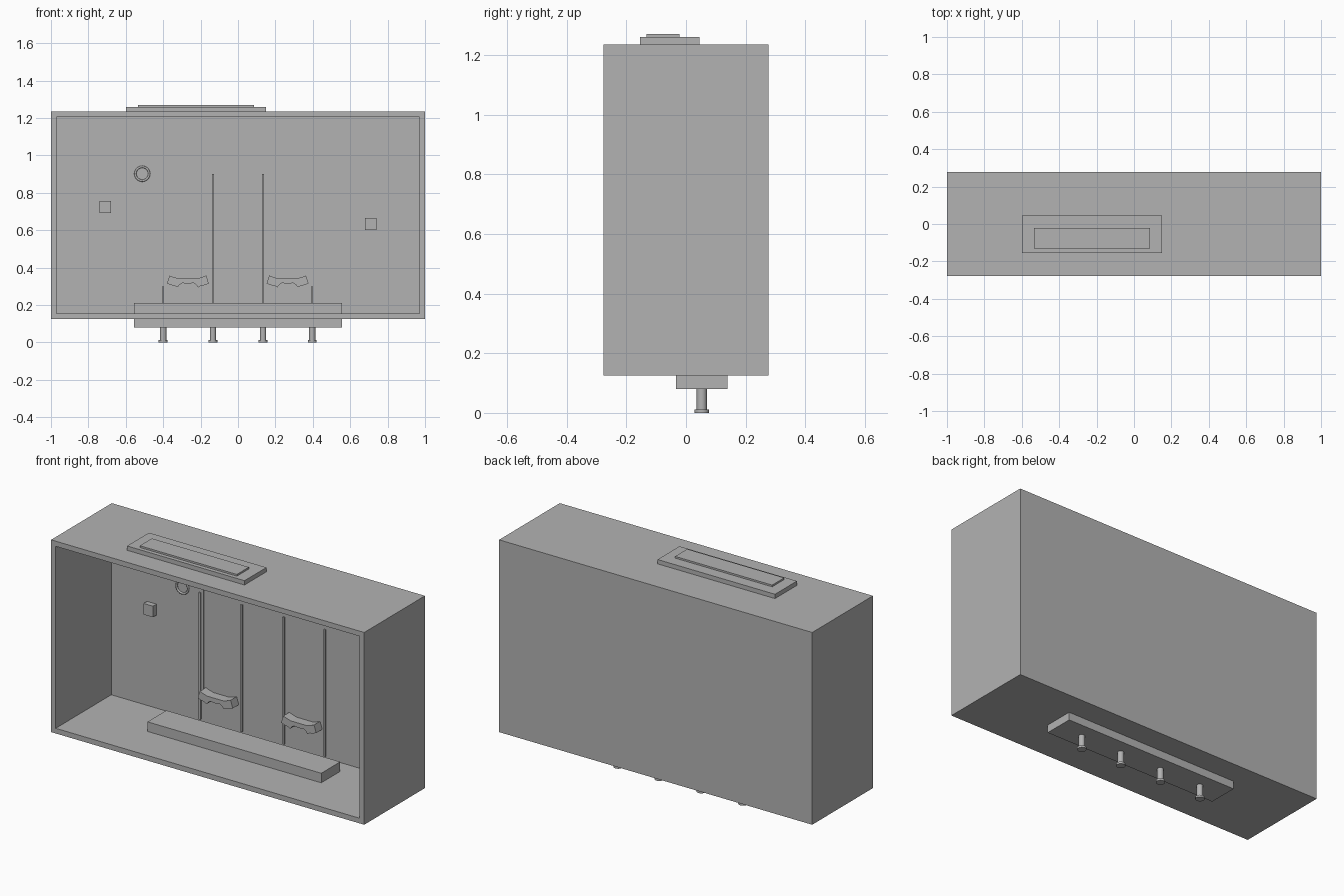
import bpy, bmesh, math

if "Cube" in bpy.data.objects:
    bpy.data.objects.remove(bpy.data.objects["Cube"])

grey = bpy.data.materials.new("plain_grey")
grey.diffuse_color = (0.45, 0.45, 0.45, 1)
grey.use_nodes = True
grey.node_tree.nodes["Principled BSDF"].inputs["Base Color"].default_value = grey.diffuse_color


def finish(name, bm):
    bmesh.ops.recalc_face_normals(bm, faces=bm.faces[:])
    me = bpy.data.meshes.new(name)
    bm.to_mesh(me)
    bm.free()
    me.materials.append(grey)
    ob = bpy.data.objects.new(name, me)
    bpy.context.collection.objects.link(ob)
    return ob


def add_box(bm, x0, x1, y0, y1, z0, z1):
    vs = bmesh.ops.create_cube(bm, size=1)["verts"]
    for v in vs:
        v.co.x = x1 if v.co.x > 0 else x0
        v.co.y = y1 if v.co.y > 0 else y0
        v.co.z = z1 if v.co.z > 0 else z0
    return vs


def box(name, *dims):
    bm = bmesh.new()
    add_box(bm, *dims)
    return finish(name, bm)


def cylinder(name, x, y, z0, z1, r):
    bpy.ops.mesh.primitive_cylinder_add(vertices=24, radius=r, depth=z1 - z0,
                                        location=(x, y, (z0 + z1) / 2))
    ob = bpy.context.object
    ob.name = name
    ob.data.materials.append(grey)
    bpy.ops.object.shade_smooth_by_angle(angle=math.radians(40))


WALL = 0.23  # inner face of the back wall

# Open-fronted case: front face inset, then pushed back to the wall
bm = bmesh.new()
add_box(bm, -1, 1, -0.277, 0.277, 0.125, 1.235)
bm.normal_update()
front = min(bm.faces, key=lambda f: f.calc_center_median().y)
bmesh.ops.inset_region(bm, faces=[front], thickness=0.042)
for v in bmesh.ops.extrude_face_region(bm, geom=[front])["geom"]:
    if isinstance(v, bmesh.types.BMVert):
        v.co.y = WALL
if front.is_valid:
    bm.faces.remove(front)
finish("case", bm)

# Stepped plate on top
box("top_plate", -0.6, 0.15, -0.155, 0.045, 1.235, 1.26)
box("top_plate_step", -0.535, 0.085, -0.132, -0.022, 1.26, 1.27)

# Bar through the floor, with pins under it and strips on the wall
box("floor_bar", -0.555, 0.555, -0.033, 0.14, 0.08, 0.21)
for i, x in enumerate((-0.4, -0.134, 0.134, 0.397)):
    cylinder(f"pin_{i}", x, 0.053, 0.008, 0.08, 0.017)
    cylinder(f"pin_foot_{i}", x, 0.053, 0.0, 0.012, 0.024)
    box(f"wall_strip_{i}", x - 0.005, x + 0.005, WALL - 0.01, WALL + 0.005, 0.168, 0.9)

# Wall panels and small blocks
for s, side, z in ((-1, "left", 0.725), (1, "right", 0.633)):
    xs = sorted((s * 0.378, s * 0.865))
    box(f"{side}_panel", *xs, WALL - 0.003, WALL + 0.003, 0.303, 1.057)
    box(f"{side}_block", s * 0.71 - 0.03, s * 0.71 + 0.03, WALL - 0.035, WALL, z - 0.032, z + 0.032)

# Ring on the back wall
bpy.ops.mesh.primitive_torus_add(major_radius=0.037, minor_radius=0.006, major_segments=32,
                                 minor_segments=8, location=(-0.512, WALL - 0.006, 0.902),
                                 rotation=(math.pi / 2, 0, 0))
ring = bpy.context.object
ring.name = "ring"
ring.data.materials.append(grey)
bpy.ops.object.shade_smooth_by_angle(angle=math.radians(60))

# Bow-shaped brackets: half outline mirrored, then extruded
half = [(0, 0.342), (0.05, 0.342), (0.075, 0.349), (0.098, 0.358), (0.104, 0.34),
        (0.112, 0.315), (0.09, 0.307), (0.07, 0.303), (0.055, 0.295), (0.045, 0.308),
        (0.03, 0.318), (0, 0.314)]
outline = half + [(-x, z) for x, z in half[-2:0:-1]]
for cx, name in ((-0.268, "left_bracket"), (0.265, "right_bracket")):
    bm = bmesh.new()
    f = bm.faces.new([bm.verts.new((cx + x, WALL, z)) for x, z in outline])
    ext = bmesh.ops.extrude_face_region(bm, geom=[f])["geom"]
    for v in ext:
        if isinstance(v, bmesh.types.BMVert):
            v.co.y -= 0.055
    finish(name, bm)
